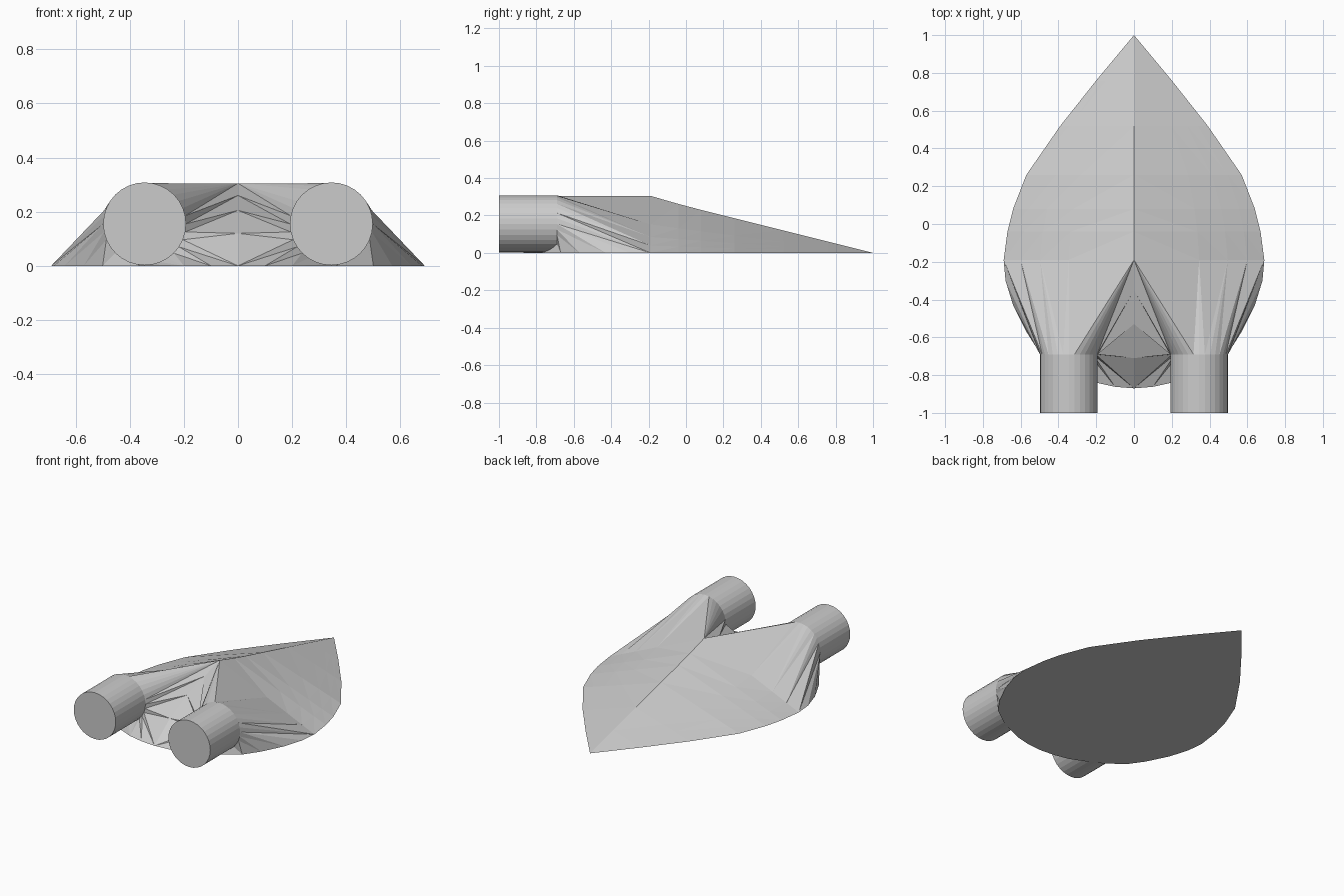
import bpy, bmesh
from math import cos, sin, tau

if "Cube" in bpy.data.objects:
    bpy.data.objects.remove(bpy.data.objects["Cube"])

N = 32                       # sides of each tube
CX, CZ, R = 0.345, 0.155, 0.153
Y_JOIN, Y_END, Y_RIDGE = -0.69, -1.0, -0.19
RIDGE = (0, Y_RIDGE, 0.305)

# Half outline of the flat base: front wedge, then rounded rear
wedge = [(0, 1), (0.2, 0.76), (0.39, 0.52), (0.57, 0.26), (0.64, 0.08), (0.67, -0.04), (0.69, -0.19)]
rear = [(0.68, -0.30, 0), (0.64, -0.43, -1), (0.57, -0.57, -2), (0.5, -0.67, -4),
        (0.36, -0.77, -8), (0.2, -0.84, -12), (0.1, -0.862, -13), (0, -0.87, -14)]
# Valley between the tubes: y, z, tube index it blends to
valley = [(-0.71, 0.12, -15), (-0.53, 0.205, -16), (-0.35, 0.26, -17)]


def ridge_z(y):
    return 0.25 * (1 - y) if y > 0 else 0.25 - y * 0.055 / 0.19


def tube_point(i, y):
    a = tau * i / N
    return (CX + R * cos(a), y, CZ + R * sin(a))


def finish(bm, name):
    bmesh.ops.remove_doubles(bm, verts=bm.verts, dist=0.0005)
    bmesh.ops.recalc_face_normals(bm, faces=bm.faces)
    me = bpy.data.meshes.new(name)
    bm.to_mesh(me)
    bm.free()
    ob = bpy.data.objects.new(name, me)
    bpy.context.collection.objects.link(ob)
    return ob


# Body: wedge, shoulder blends and flat base, built for both sides
bm = bmesh.new()
for s in (1, -1):
    def face(*pts):
        clean = []
        for p in pts:
            if p not in clean:
                clean.append(p)
        if len(clean) > 2:
            bm.faces.new([bm.verts.new((s * p[0], p[1], p[2])) for p in clean])

    # straight-sided wedge; the last strip is split to match the blend
    ts = (0, 0.5, 0.72, 0.87, 1)

    def row(x, y):
        return [(x * t, y, ridge_z(y) * (1 - t)) for t in ts]
    for (x0, y0), (x1, y1) in zip(wedge, wedge[1:]):
        a, b = row(x0, y0), row(x1, y1)
        for i in range(len(ts) - 1):
            face(a[i], a[i + 1], b[i + 1])
            face(a[i], b[i + 1], b[i])

    # blend loop around each tube mouth
    loop = list(zip(row(*wedge[-1]), (9, 7, 4, 2, 0)))
    loop += [((x, y, 0), k) for x, y, k in rear]
    loop += [((0, y, z), k) for y, z, k in valley]
    loop.append((RIDGE, 9 - N))
    for (p, k), (q, m) in zip(loop, loop[1:]):
        face(p, q, tube_point(k, Y_JOIN))
        for i in range(k, m, -1):
            face(q, tube_point(i, Y_JOIN), tube_point(i - 1, Y_JOIN))

    # flat base
    rim = [(x, y, 0) for x, y in wedge] + [(x, y, 0) for x, y, k in rear]
    face(*rim)
finish(bm, "body")

# Twin tubes at the front
for s, side in ((1, "right"), (-1, "left")):
    bm = bmesh.new()
    rings = []
    for y in (Y_JOIN, Y_END):
        pts = [tube_point(i, y) for i in range(N)]
        rings.append([bm.verts.new((s * p[0], p[1], p[2])) for p in pts])
        bm.faces.new(rings[-1])
    for i in range(N):
        j = (i + 1) % N
        bm.faces.new((rings[0][i], rings[0][j], rings[1][j], rings[1][i]))
    finish(bm, side + "_tube")
